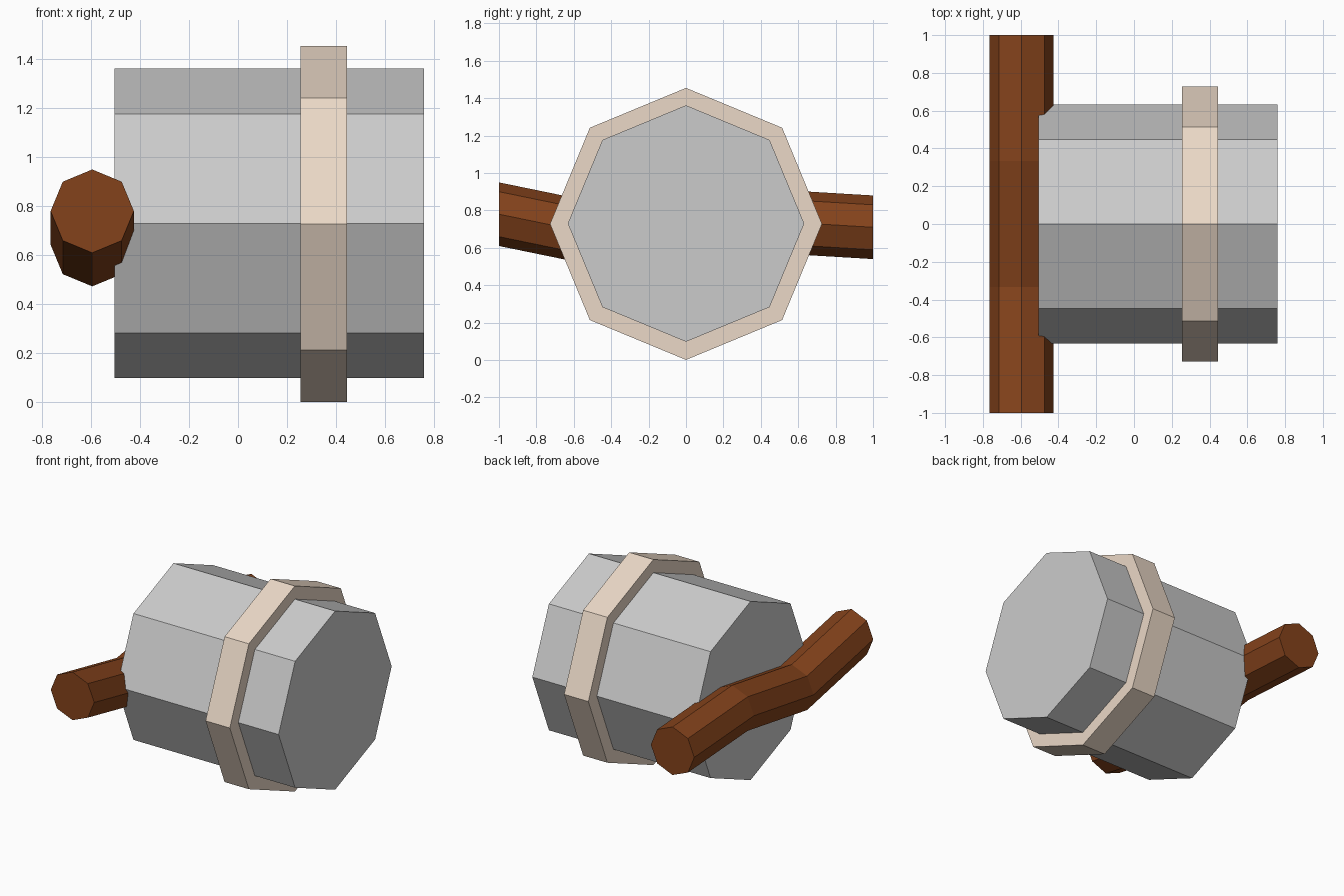
import bpy, bmesh
from math import cos, sin, pi

if "Cube" in bpy.data.objects:
    bpy.data.objects.remove(bpy.data.objects["Cube"])

SIDES = 8


def material(name, rgb):
    mat = bpy.data.materials.new(name)
    mat.diffuse_color = (*rgb, 1)
    mat.use_nodes = True
    mat.node_tree.nodes["Principled BSDF"].inputs["Base Color"].default_value = mat.diffuse_color
    return mat


def octagon_sweep(name, stations, radius, axis, mat=None):
    """Sweep an upright octagon through centre points, across axis 'X' or 'Y'."""
    bm = bmesh.new()
    rings = []
    for x, y, z in stations:
        ring = []
        for i in range(SIDES):
            u = radius * cos(2 * pi * i / SIDES)
            v = radius * sin(2 * pi * i / SIDES)
            co = (x, y + u, z + v) if axis == 'X' else (x + u, y, z + v)
            ring.append(bm.verts.new(co))
        rings.append(ring)
    for a, b in zip(rings, rings[1:]):
        for i in range(SIDES):
            j = (i + 1) % SIDES
            bm.faces.new((a[i], a[j], b[j], b[i]))
    bm.faces.new(rings[0])
    bm.faces.new(rings[-1])
    bmesh.ops.recalc_face_normals(bm, faces=bm.faces[:])
    mesh = bpy.data.meshes.new(name)
    bm.to_mesh(mesh)
    bm.free()
    obj = bpy.data.objects.new(name, mesh)
    bpy.context.collection.objects.link(obj)
    if mat:
        mesh.materials.append(mat)
    return obj


wood = material("brown_wood", (0.23, 0.055, 0.011))
tan = material("tan_band", (0.83, 0.69, 0.57))

# Main barrel
octagon_sweep("barrel", [(-0.505, 0, 0.73), (0.76, 0, 0.73)], 0.632, 'X')

# Raised band around the barrel
octagon_sweep("band", [(0.255, 0, 0.728), (0.445, 0, 0.728)], 0.727, 'X', tan)

# Crooked stick across the back end
octagon_sweep("stick", [(-0.595, -1, 0.78), (-0.595, -0.333, 0.643),
                        (-0.595, 0.333, 0.75), (-0.595, 1, 0.71)],
              0.17, 'Y', wood)
